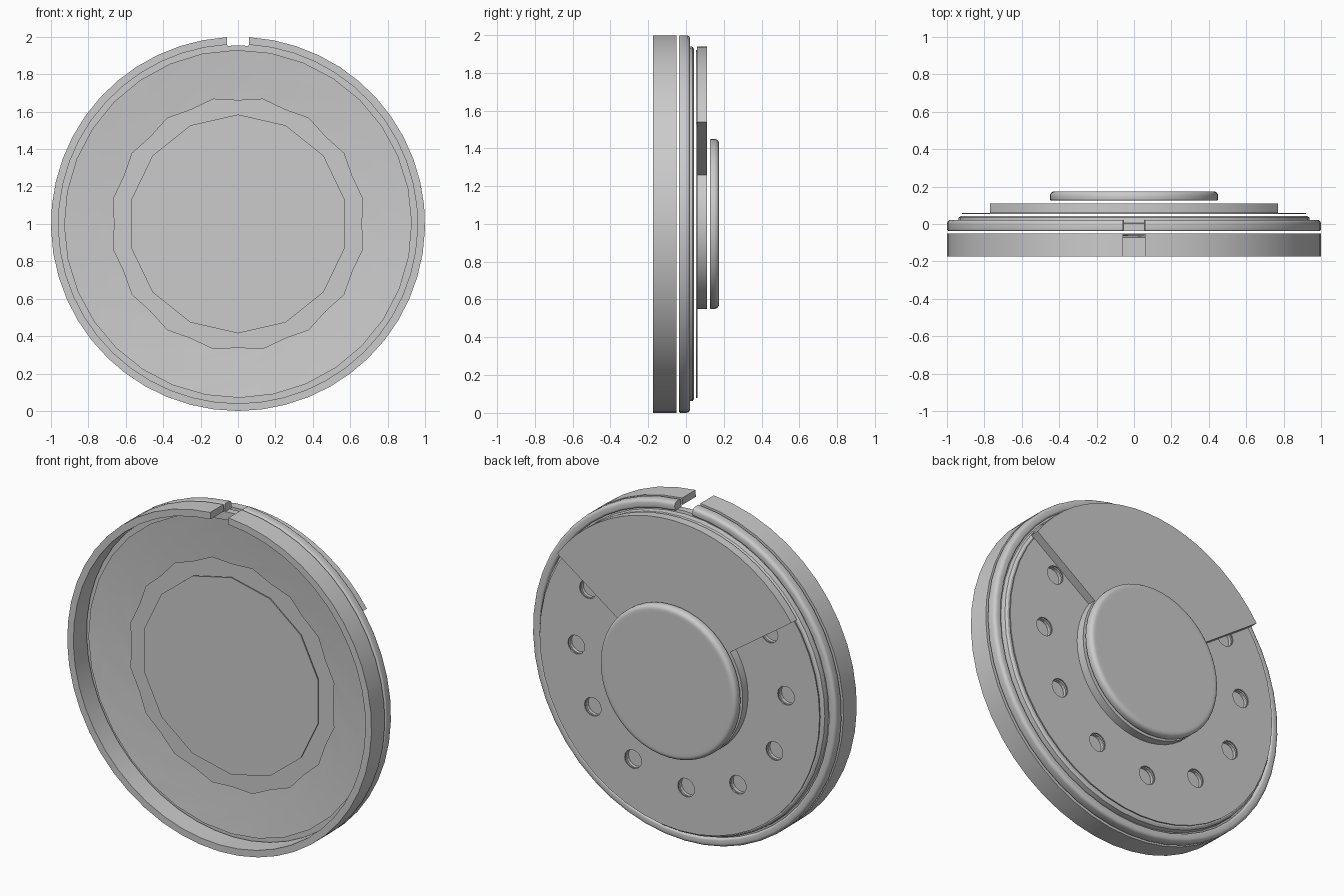
import bpy, bmesh, math

cube = bpy.data.objects.get("Cube")
if cube:
    bpy.data.objects.remove(cube, do_unlink=True)

grey = bpy.data.materials.new("plain grey")
grey.use_nodes = True
COL = (0.6, 0.6, 0.6, 1)
grey.diffuse_color = COL
grey.node_tree.nodes["Principled BSDF"].inputs["Base Color"].default_value = COL


def polar(r, y, a):
    """Point around the y axis through z = 1."""
    return (r * math.cos(a), y, 1 + r * math.sin(a))


def shade(ob, angle=35):
    bpy.ops.object.select_all(action='DESELECT')
    ob.select_set(True)
    bpy.context.view_layer.objects.active = ob
    bpy.ops.object.shade_smooth_by_angle(angle=math.radians(angle))


def finish(name, bm):
    me = bpy.data.meshes.new(name)
    bm.to_mesh(me)
    bm.free()
    ob = bpy.data.objects.new(name, me)
    bpy.context.collection.objects.link(ob)
    me.materials.append(grey)
    shade(ob)
    return ob


def lathe(name, profile, start=0.0, end=360.0, segs=48):
    """Sweep a closed (radius, y) profile around the axis, capping partial sweeps."""
    bm = bmesh.new()
    full = end - start >= 360
    n = segs if full else segs + 1
    rings = []
    for i in range(n):
        a = math.radians(start + (end - start) * i / segs)
        rings.append([bm.verts.new(polar(r, y, a)) for r, y in profile])
    m = len(profile)
    for i in range(segs):
        p, q = rings[i], rings[(i + 1) % n]
        for j in range(m):
            k = (j + 1) % m
            if profile[j][0] == 0 and profile[k][0] == 0:
                continue
            bm.faces.new((p[j], p[k], q[k], q[j]))
    if not full:
        bm.faces.new(rings[0])
        bm.faces.new(rings[-1])
    bmesh.ops.remove_doubles(bm, verts=bm.verts, dist=1e-5)
    bmesh.ops.recalc_face_normals(bm, faces=bm.faces)
    return finish(name, bm)


def arc(r, y, b, a0, a1):
    """Corner rounding points of radius b about (r, y)."""
    return [(r + b * math.cos(math.radians(a0 + (a1 - a0) * i / 4)),
             y + b * math.sin(math.radians(a0 + (a1 - a0) * i / 4))) for i in range(5)]


def disc(r, y0, y1):
    """Sharp solid disc profile."""
    return [(0, y0), (r, y0), (r, y1), (0, y1)]


# Front rim and rounded back ring, both split by the notch at the top
NOTCH = math.degrees(math.asin(0.06))
lathe("front_rim", [(0.96, -0.175), (1, -0.175), (1, -0.05), (0.96, -0.05)],
      90 + NOTCH, 450 - NOTCH)
lathe("back_ring", [(0.95, -0.038)] + arc(0.99, -0.028, 0.01, -90, 0)
      + arc(0.98, 0.002, 0.02, 0, 90) + arc(0.962, 0.01, 0.012, 90, 180),
      90 + NOTCH, 450 - NOTCH)

# Solid dish body behind the cone, and the thin back plate
dish = lathe("dish_body", [(0, 0.043), (0.925, 0.043), (0.937, 0.035), (0.94, 0.005),
                           (0.955, 0.003), (0.955, -0.038), (0, -0.038)])
plate = lathe("back_plate", disc(0.92, 0.053, 0.06))

# Twelve blind holes around the back, on a circle slightly off the axis
bm = bmesh.new()
for i in range(12):
    a = math.radians(27.3 + 30 * i)
    lo, hi = [[bm.verts.new((-0.01 + 0.69 * math.cos(a) + 0.055 * math.cos(t), y,
                             1.036 + 0.69 * math.sin(a) + 0.055 * math.sin(t)))
               for t in (math.tau * k / 16 for k in range(16))] for y in (0.024, 0.08)]
    bm.faces.new(lo)
    bm.faces.new(hi)
    for k in range(16):
        j = (k + 1) % 16
        bm.faces.new((lo[k], lo[j], hi[j], hi[k]))
bmesh.ops.recalc_face_normals(bm, faces=bm.faces)
cutter = finish("hole_cutter", bm)
cutter.hide_render = True
for ob in (dish, plate):
    mod = ob.modifiers.new("holes", 'BOOLEAN')
    mod.operation = 'DIFFERENCE'
    mod.solver = 'EXACT'
    mod.object = cutter
    with bpy.context.temp_override(object=ob, active_object=ob):
        bpy.ops.object.modifier_apply(modifier=mod.name)
    shade(ob, 20)
bpy.data.objects.remove(cutter, do_unlink=True)

# Shallow swirled cone with a wavy inner edge: radius, radial wave, y, ripple, twist
N = 32
CONE = [(0.93, 0.0, -0.076, 0.0, -22), (0.80, 0.0, -0.063, 0.002, -10),
        (0.67, 0.01, -0.053, 0.0, 0)]
bm = bmesh.new()
rings = []
for r, wave, y, ripple, twist in CONE:
    rings.append([bm.verts.new(polar(r + wave * s, y + ripple * s,
                                     math.radians(twist) + math.tau * i / N))
                  for i in range(N) for s in [1 if i % 2 else -1]])
for p, q in zip(rings, rings[1:]):
    for i in range(N):
        j = (i + 1) % N
        bm.faces.new((p[i], q[i], q[j], p[j]))
bmesh.ops.recalc_face_normals(bm, faces=bm.faces)
bm.faces.ensure_lookup_table()
if bm.faces[0].normal.y > 0:
    bmesh.ops.reverse_faces(bm, faces=bm.faces)
finish("swirl_cone", bm)

# Thin flat cap floating in the middle of the cone
lathe("centre_cap", disc(0.585, -0.065, -0.058), 90, 450, 14)

# Raised sector above the hub, hub base and rounded hub cap
lathe("raised_sector", [(0.44, 0.058), (0.94, 0.058), (0.94, 0.11), (0.44, 0.11)],
      35, 145, 20)
lathe("hub_base", disc(0.45, 0.058, 0.11))
lathe("hub_cap", [(0, 0.126), (0.43, 0.126)] + arc(0.442, 0.134, 0.008, -90, 0)
      + arc(0.425, 0.15, 0.025, 0, 90) + [(0.41, 0.175), (0, 0.175)])
